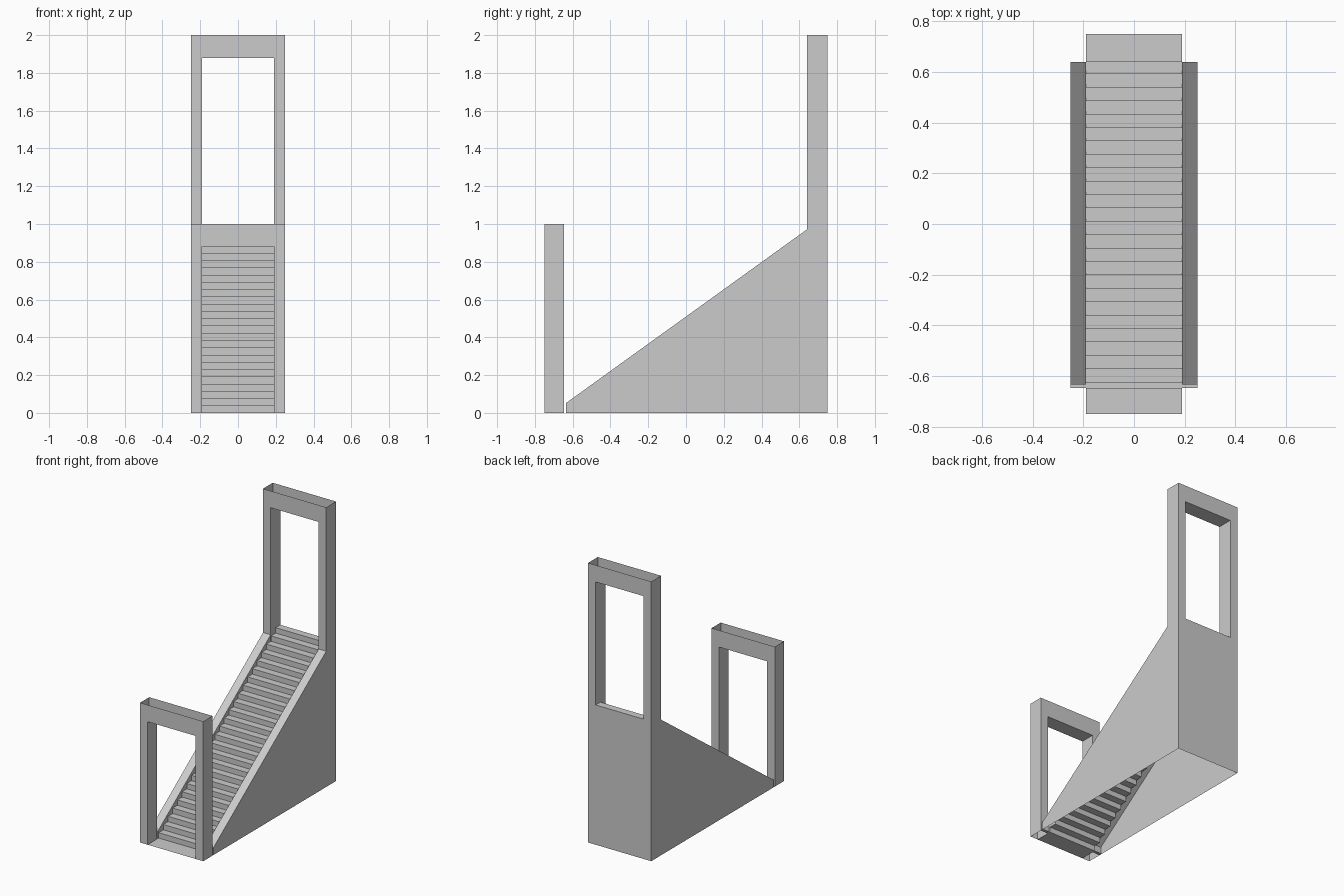
import bpy, bmesh

if "Cube" in bpy.data.objects:
    bpy.data.objects.remove(bpy.data.objects["Cube"])

W, IN = 0.25, 0.19            # outer and inner half widths
FRONT, BACK = -0.75, 0.75
STEPS, RISE = 26, 1.0 / 26
Y0 = -0.625                   # first riser
RUN = (BACK - Y0) / STEPS
SA, SB = (-0.634, 0.053), (0.64, 0.971)   # stringer slope ends (y, z)


def slope(y):
    return SA[1] + (y - SA[0]) * (SB[1] - SA[1]) / (SB[0] - SA[0])


def build(name, polys):
    bm = bmesh.new()
    for p in polys:
        bm.faces.new([bm.verts.new(v) for v in p])
    bmesh.ops.remove_doubles(bm, verts=bm.verts, dist=1e-5)
    bmesh.ops.recalc_face_normals(bm, faces=bm.faces)
    me = bpy.data.meshes.new(name)
    bm.to_mesh(me)
    bm.free()
    ob = bpy.data.objects.new(name, me)
    bpy.context.collection.objects.link(ob)
    return ob


def rect_x(x, y0, y1, z0, z1):
    return [(x, y0, z0), (x, y1, z0), (x, y1, z1), (x, y0, z1)]


def rect_y(y, x0, x1, z0, z1):
    return [(x0, y, z0), (x1, y, z0), (x1, y, z1), (x0, y, z1)]


def rect_z(z, x0, x1, y0, y1):
    return [(x0, y0, z), (x1, y0, z), (x1, y1, z), (x0, y1, z)]


# Hollow door frame, open at the top and at the post feet
def portal(name, y0, y1, z_front, z_back, z_out, z_in, top):
    head = top - 0.12
    polys = [rect_z(head, -IN, IN, y0, y1)]
    for y, zb in ((y0, z_front), (y1, z_back)):
        polys += [rect_y(y, -W, -IN, zb, head), rect_y(y, IN, W, zb, head)]
        for a, b in ((-W, -IN), (-IN, IN), (IN, W)):
            polys.append(rect_y(y, a, b, head, top))
    for s in (-1, 1):
        polys += [rect_x(s * W, y0, y1, z_out, head), rect_x(s * W, y0, y1, head, top),
                  rect_x(s * IN, y0, y1, z_in, head)]
    return build(name, polys)


portal("lower_doorway", FRONT, -0.647, 0, 0, 0, 0, 1.0)
portal("upper_doorway", SB[0], BACK, SB[1], 1.0, SB[1], 0.9615, 2.0)

# Floor at the foot of the stairs
build("threshold", [rect_z(0, -IN, IN, FRONT, -0.647), rect_z(0, -W, W, -0.647, Y0)])

# Stair treads and risers as one folded sheet
stairs = []
for k in range(STEPS):
    y, z = Y0 + k * RUN, k * RISE
    stairs += [rect_y(y, -IN, IN, z, z + RISE),
               rect_z(z + RISE, -IN, IN, y, y + RUN)]
build("stairs", stairs)

# Side walls with sloped caps and inner stringer faces
for side, s in (("left", -1), ("right", 1)):
    outer = [(SA[0], 0), (BACK, 0), (BACK, SB[1]), SB, SA]
    polys = [[(s * W, y, z) for y, z in outer],
             [(s * IN, *SA), (s * W, *SA), (s * W, *SB), (s * IN, *SB)],
             rect_y(SA[0], s * IN, s * W, 0, SA[1]),
             [(s * IN, SA[0], 0), (s * IN, Y0, 0), (s * IN, Y0, slope(Y0)), (s * IN, *SA)]]
    for k in range(STEPS - 2):
        y, z = Y0 + k * RUN, (k + 1) * RISE
        y2 = min(y + RUN, SB[0])
        polys.append([(s * IN, y, z), (s * IN, y2, z),
                      (s * IN, y2, slope(y2)), (s * IN, y, slope(y))])
    build(side + "_side_wall", polys)

# Back wall below the upper opening
build("back_wall", [rect_y(BACK, -W, W, 0, 1.0)])
